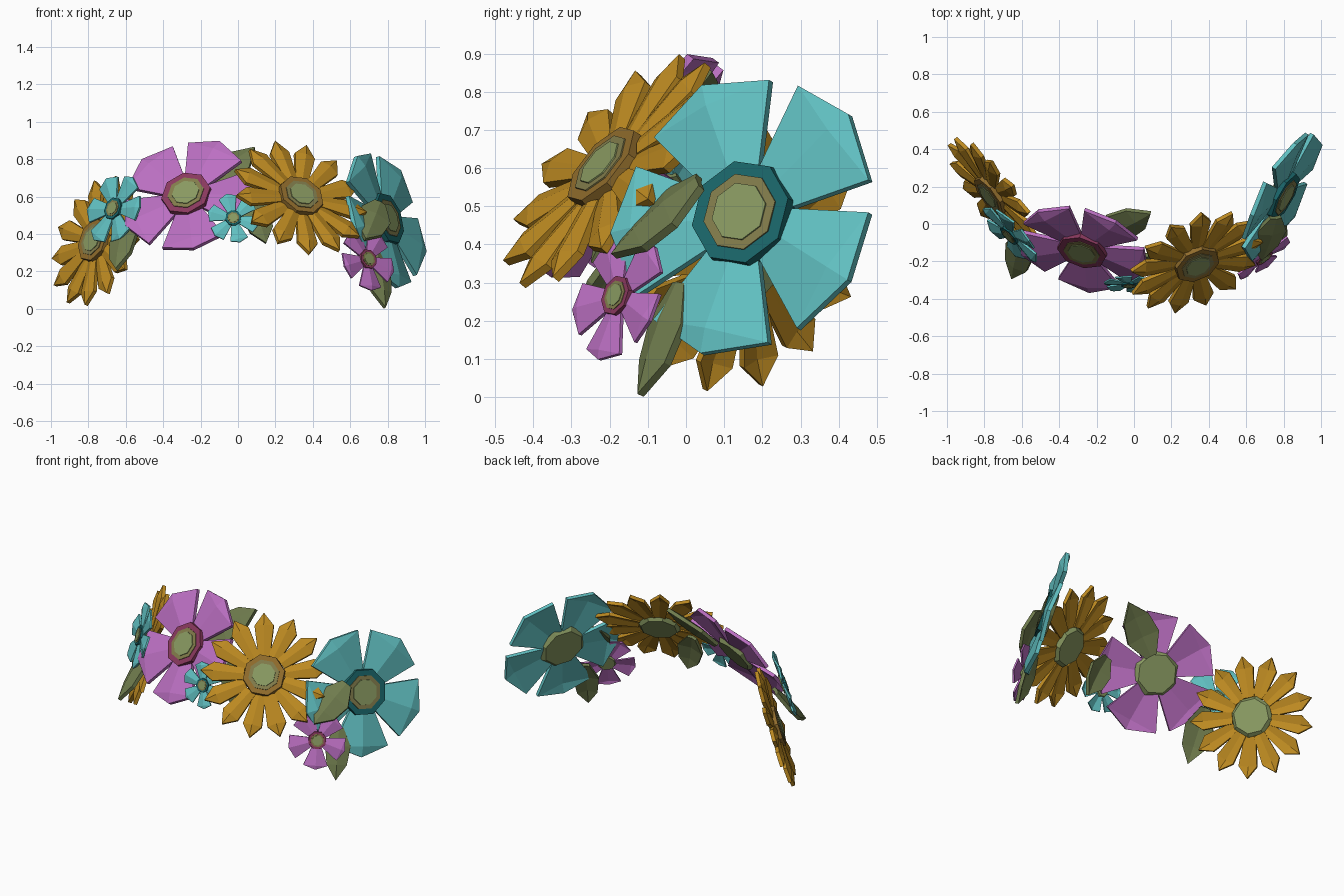
import bpy, bmesh
from math import sin, cos, radians
from mathutils import Vector, Matrix

if "Cube" in bpy.data.objects:
    bpy.data.objects.remove(bpy.data.objects["Cube"])

def material(name, r, g, b):
    m = bpy.data.materials.new(name)
    m.diffuse_color = (r, g, b, 1)
    m.use_nodes = True
    m.node_tree.nodes["Principled BSDF"].inputs["Base Color"].default_value = m.diffuse_color
    return m

GOLD = material("gold", .5, .25, .015)
BROWN = material("brown", .28, .15, .025)
TEAL = material("teal", .12, .53, .54)
DEEP = material("deep_teal", .01, .13, .14)
PINK = material("purple", .5, .16, .54)
ROSE = material("rose", .25, .04, .11)
OLIVE = material("olive", .22, .2, .07)
GREEN = material("green", .25, .32, .12)
LEAF = material("leaf_green", .16, .2, .075)

def make_object(name, bm, mat, matrix):
    bmesh.ops.recalc_face_normals(bm, faces=bm.faces)
    me = bpy.data.meshes.new(name)
    bm.to_mesh(me)
    bm.free()
    me.materials.append(mat)
    ob = bpy.data.objects.new(name, me)
    ob.matrix_world = matrix
    bpy.context.collection.objects.link(ob)

def frame(center, normal):
    # local z points outward, local x runs horizontally
    n = Vector(normal).normalized()
    u = Vector((0, 0, 1)).cross(n).normalized()
    v = n.cross(u)
    m = Matrix((u, v, n)).transposed().to_4x4()
    m.translation = center
    return m

def add_blade(bm, outline, ridge, thick, turn=Matrix.Identity(4)):
    # ridged slab: outline is (distance, half width, lift); the ridge grows from the base
    top, bottom = [], []
    for dz, ring in ((0, top), (-thick, bottom)):
        for i, (x, w, lift) in enumerate(outline):
            crest = ridge * (.35 if i == 0 else 1)
            mid = bm.verts.new(turn @ Vector((x, 0, lift + crest + dz)))
            sides = [bm.verts.new(turn @ Vector((x, s * w, lift + dz))) for s in (1, -1)] if w else [mid, mid]
            ring.append((sides[0], mid, sides[1]))
    for ring in (top, bottom):
        for a, b in zip(ring, ring[1:]):
            for i in (0, 1):
                bm.faces.new(list(dict.fromkeys((a[i], a[i + 1], b[i + 1], b[i]))))
    for i in range(len(outline) - 1):
        for s in (0, 2):
            bm.faces.new((top[i][s], top[i + 1][s], bottom[i + 1][s], bottom[i][s]))
    for k in (0, -1):
        for i in (0, 1):
            if top[k][i] != top[k][i + 1]:
                bm.faces.new((top[k][i], top[k][i + 1], bottom[k][i + 1], bottom[k][i]))

def disc(name, mat, matrix, r1, r2, z1, z2):
    bm = bmesh.new()
    bmesh.ops.create_cone(bm, cap_ends=True, segments=8, radius1=r1, radius2=r2, depth=z2 - z1,
                          matrix=Matrix.Translation((0, 0, (z1 + z2) / 2)) @ Matrix.Rotation(radians(15), 4, 'Z'))
    make_object(name, bm, mat, matrix)

def flower(name, center, normal, R, count, phase, petal, ring, hub, width, shoulder, inner):
    m = frame(center, normal)
    # petals
    bm = bmesh.new()
    outline = [(inner * .7 * R, inner * R * sin(radians(180 / count)) * .85, 0),
               (shoulder * R, width * R, 0), (R, 0, -.04 * R)]
    for i in range(count):
        lift = .006 * (i % 2) if count > 8 else 0
        turn = Matrix.Rotation(radians(phase + 360 * i / count), 4, 'Z') @ Matrix.Translation((0, 0, lift - .02 * R))
        add_blade(bm, outline, .085 * R if count < 8 else .05 * R, .06 * R, turn)
    make_object(name + "_petals", bm, petal, m)
    # stepped centre and green back
    h = hub * R
    disc(name + "_ring", ring, m, h, h * .97, -.05 * R, .05 * R)
    disc(name + "_inner_ring", OLIVE, m, h * .74, h * .72, 0, .06 * R)
    disc(name + "_button", GREEN, m, h * .58, h * .54, 0, .07 * R)
    disc(name + "_back", GREEN, m, h * .85, h, -.11 * R, -.05 * R)

def big(name, c, n, R, phase, petal, ring):
    flower(name, c, n, R, 5, phase, petal, ring, .38, .46, .83, .4)

def daisy(name, c, n, R, phase):
    flower(name, c, n, R, 13, phase, GOLD, BROWN, .34, .15, .8, .45)

def small(name, c, n, R, count, phase, petal, ring):
    flower(name, c, n, R, count, phase, petal, ring, .32, 2.05 / count, .86, .32)

# flowers from left to right
daisy("left_gold_flower", (-.765, .155, .365), (-.76, -.57, .3), .365, 85)
small("left_teal_flower", (-.665, -.06, .535), (-.67, -.65, .3), .2, 6, 62, TEAL, DEEP)
big("purple_flower", (-.275, -.14, .61), (-.24, -.77, .56), .367, 70, PINK, ROSE)
small("middle_teal_flower", (-.025, -.325, .485), (0, -.93, .3), .14, 6, 45, TEAL, DEEP)
daisy("middle_gold_flower", (.335, -.21, .6), (.36, -.7, .6), .38, 95)
big("teal_flower", (.795, .15, .48), (.85, -.46, .27), .387, 44, TEAL, DEEP)
small("right_purple_flower", (.695, -.18, .265), (.6, -.75, .28), .175, 5, -95, PINK, ROSE)

def leaf(name, base, tip, normal, width):
    base, tip = Vector(base), Vector(tip)
    x = (tip - base).normalized()
    y = Vector(normal).cross(x).normalized()
    m = Matrix((x, y, x.cross(y))).transposed().to_4x4()
    m.translation = base
    L = (tip - base).length
    bm = bmesh.new()
    add_blade(bm, [(0, width * .35, 0), (L * .35, width, 0), (L * .7, width * .8, 0), (L, 0, -.01)], .02, .022)
    make_object(name, bm, LEAF, m)

# leaves tucked between the flowers
leaf("left_leaf", (-.6, -.07, .47), (-.65, -.29, .21), (-.6, -.7, .5), .085)
leaf("top_leaf", (-.18, -.07, .66), (.09, .06, .86), (-.35, -.78, .5), .1)
leaf("middle_leaf", (.07, -.17, .6), (.15, -.24, .35), (.1, -.9, .3), .08)
leaf("right_leaf", (.76, .03, .57), (.68, -.19, .37), (.4, -.6, .65), .095)
leaf("bottom_leaf", (.74, -.02, .3), (.785, -.12, .005), (.55, -.8, .25), .075)
